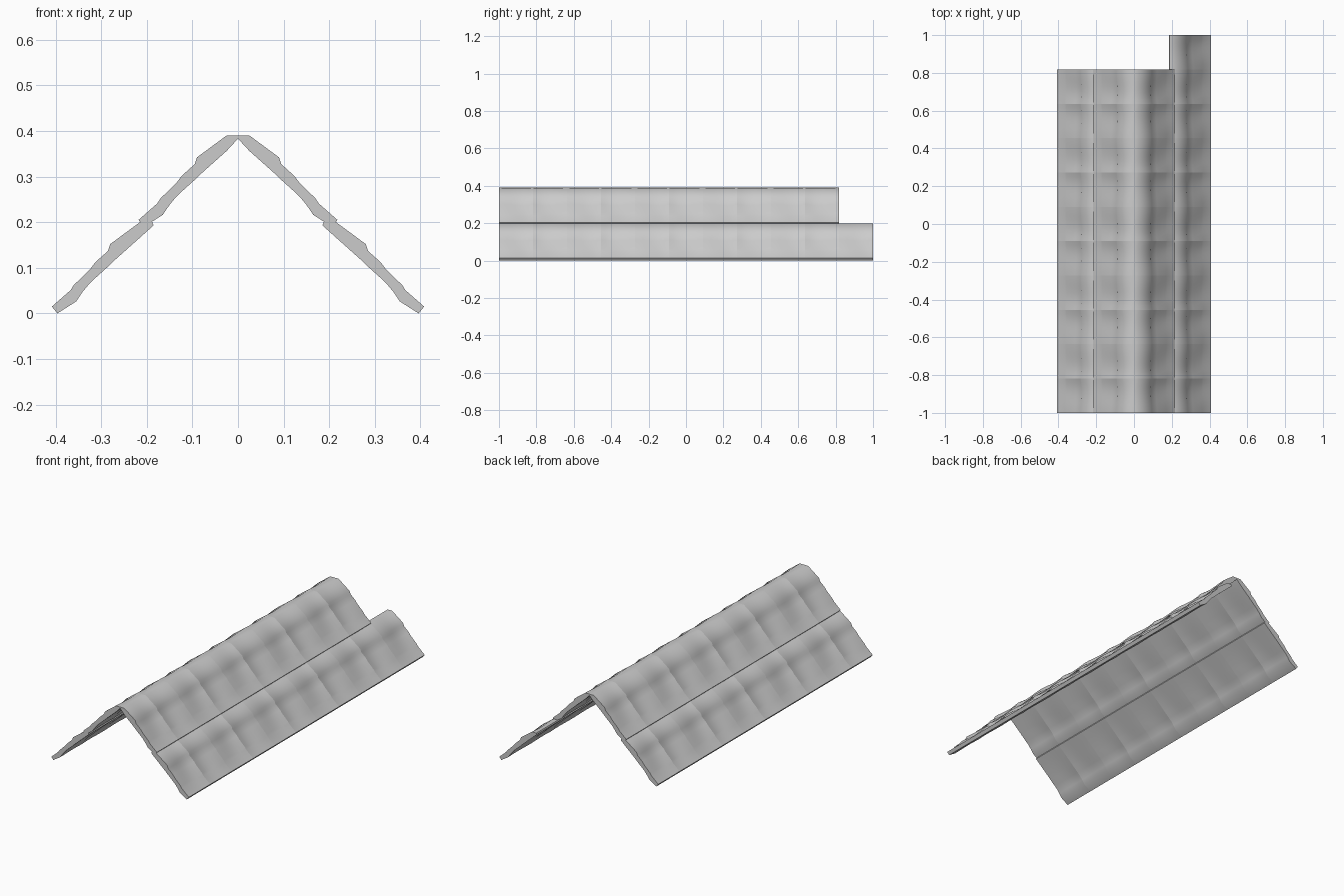
import bpy, bmesh, math
from mathutils import Vector

cube = bpy.data.objects.get("Cube")
if cube:
    bpy.data.objects.remove(cube, do_unlink=True)

WIDTH = 2 / 11          # one tile along the ridge
SEGMENTS = 8
NORMAL = Vector((0.69, 0, 0.72))

# Tile section from its head down to the eave: stepped outside, nearly straight inside
OUTER = [(.188, .2), (.215, .2), (.28, .152), (.285, .137), (.313, .112),
         (.325, .096), (.36, .062), (.367, .051), (.408, .015)]
INNER = [(.185, .193), (.215, .166), (.27, .117), (.28, .107), (.31, .08),
         (.325, .066), (.34, .048), (.355, .026), (.396, .0)]


def add_tile(bm, side, row, index):
    """One closed tile, pressed in across its middle; neighbours are mirrored."""
    rings = []
    for j in range(SEGMENTS + 1):
        v = j / SEGMENTS
        skew = v if index % 2 == 0 else 1 - v
        across = math.sin(math.pi * skew ** 1.5)
        y = -1 + (index + v) * WIDTH
        ring = []
        for points, depth in ((OUTER, -.009), (INNER[::-1], .004)):
            for i, (x, z) in enumerate(points):
                along = math.sin(math.pi * i / (len(points) - 1))
                p = Vector((x - .19 * row, y, z + .19 * row))
                p += NORMAL * depth * across * along
                p.x = max(p.x, 0) * side
                ring.append(bm.verts.new(p))
        rings.append(ring)
    n = len(rings[0])
    for a, b in zip(rings, rings[1:]):
        for i in range(n):
            k = (i + 1) % n
            bm.faces.new((a[i], a[k], b[k], b[i]))
    # Side walls between the outside and inside lines
    for ring in (rings[0], rings[-1]):
        for i in range(n // 2 - 1):
            bm.faces.new((ring[i], ring[i + 1], ring[n - 2 - i], ring[n - 1 - i]))


def tile_course(name, side, row, count):
    bm = bmesh.new()
    for index in range(count):
        add_tile(bm, side, row, index)
    bmesh.ops.recalc_face_normals(bm, faces=bm.faces)
    mesh = bpy.data.meshes.new(name)
    bm.to_mesh(mesh)
    bm.free()
    obj = bpy.data.objects.new(name, mesh)
    bpy.context.collection.objects.link(obj)
    bpy.ops.object.select_all(action='DESELECT')
    obj.select_set(True)
    bpy.context.view_layer.objects.active = obj
    bpy.ops.object.shade_smooth_by_angle(angle=math.radians(40))


# Two courses per slope; the left lower one runs a tile further back
tile_course("left_lower_tiles", 1, 0, 11)
tile_course("left_upper_tiles", 1, 1, 10)
tile_course("right_lower_tiles", -1, 0, 10)
tile_course("right_upper_tiles", -1, 1, 10)
